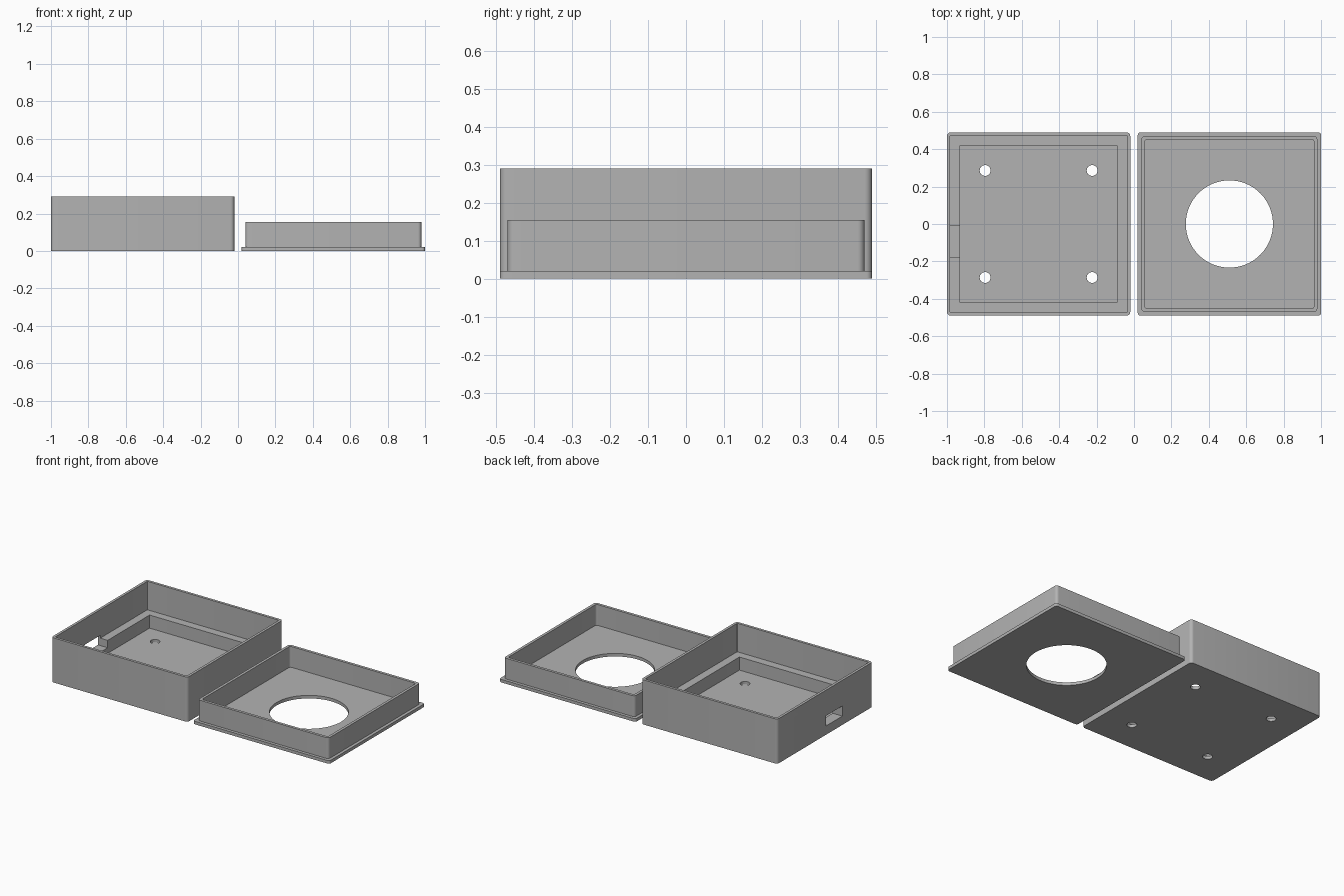
import bpy, bmesh, math

if "Cube" in bpy.data.objects:
    bpy.data.objects.remove(bpy.data.objects["Cube"], do_unlink=True)

grey = bpy.data.materials.new("matte grey")
grey.use_nodes = True
colour = (0.45, 0.45, 0.45, 1)
grey.diffuse_color = colour
grey.node_tree.nodes["Principled BSDF"].inputs["Base Color"].default_value = colour


def rounded_square(half, radius, steps=6):
    """Outline points of a square with rounded corners."""
    points = []
    for corner in range(4):
        mid = math.pi * (0.25 + corner / 2)
        cx = math.copysign(half - radius, math.cos(mid))
        cy = math.copysign(half - radius, math.sin(mid))
        for i in range(steps + 1):
            a = math.pi / 2 * (corner + i / steps)
            points.append((cx + radius * math.cos(a), cy + radius * math.sin(a)))
    return points


def tray(name, centre_x, rings):
    """Closed shell lofted through rings of (half width, corner radius, z)."""
    bm = bmesh.new()
    loops = [[bm.verts.new((centre_x + x, y, z)) for x, y in rounded_square(half, radius)]
             for half, radius, z in rings]
    for low, high in zip(loops, loops[1:]):
        for i in range(len(low)):
            j = (i + 1) % len(low)
            bm.faces.new((low[i], low[j], high[j], high[i]))
    bm.faces.new(loops[0][::-1])
    bm.faces.new(loops[-1])
    bmesh.ops.recalc_face_normals(bm, faces=bm.faces)
    mesh = bpy.data.meshes.new(name)
    bm.to_mesh(mesh)
    bm.free()
    mesh.materials.append(grey)
    obj = bpy.data.objects.new(name, mesh)
    bpy.context.collection.objects.link(obj)
    return obj


def cut(target, cutter):
    """Subtract the cutter from the target, then discard it."""
    cutter.hide_render = True
    cutter.data.materials.append(grey)
    mod = target.modifiers.new("cut", "BOOLEAN")
    mod.operation = "DIFFERENCE"
    mod.solver = "EXACT"
    mod.object = cutter
    bpy.context.view_layer.objects.active = target
    bpy.ops.object.modifier_apply(modifier=mod.name)
    bpy.data.objects.remove(cutter, do_unlink=True)


def drill(target, x, y, radius, sides):
    bpy.ops.mesh.primitive_cylinder_add(vertices=sides, radius=radius, depth=0.1, location=(x, y, 0))
    cut(target, bpy.context.object)


def shade(obj):
    bpy.ops.object.select_all(action="DESELECT")
    obj.select_set(True)
    bpy.context.view_layer.objects.active = obj
    bpy.ops.object.shade_smooth_by_angle(angle=math.radians(30))


HALF, FLOOR, CENTRE = 0.49, 0.02, 0.51

# Box: outer wall, thin rim, inner ledge and recessed floor
box = tray("box_base", -CENTRE, [
    (HALF, 0.02, 0), (HALF, 0.02, 0.29),
    (0.473, 0.003, 0.29), (0.473, 0.003, 0.105),
    (0.42, 0.001, 0.105), (0.42, 0.001, FLOOR)])

# Four screw holes in the floor
for sx in (-1, 1):
    for sy in (-1, 1):
        drill(box, -CENTRE + sx * 0.286, sy * 0.286, 0.029, 32)

# Cable port through the side wall and ledge
bpy.ops.mesh.primitive_cube_add(size=1, location=(-0.98, -0.094, 0.09))
port = bpy.context.object
port.scale = (0.13, 0.167, 0.066)
cut(box, port)
shade(box)

# Lid: flange with a raised hollow lip and a round opening
lid = tray("lid", CENTRE, [
    (HALF, 0.015, 0), (HALF, 0.015, FLOOR),
    (0.47, 0.018, FLOOR), (0.47, 0.018, 0.155),
    (0.452, 0.012, 0.155), (0.452, 0.012, FLOOR)])
drill(lid, CENTRE, 0, 0.233, 96)
shade(lid)
